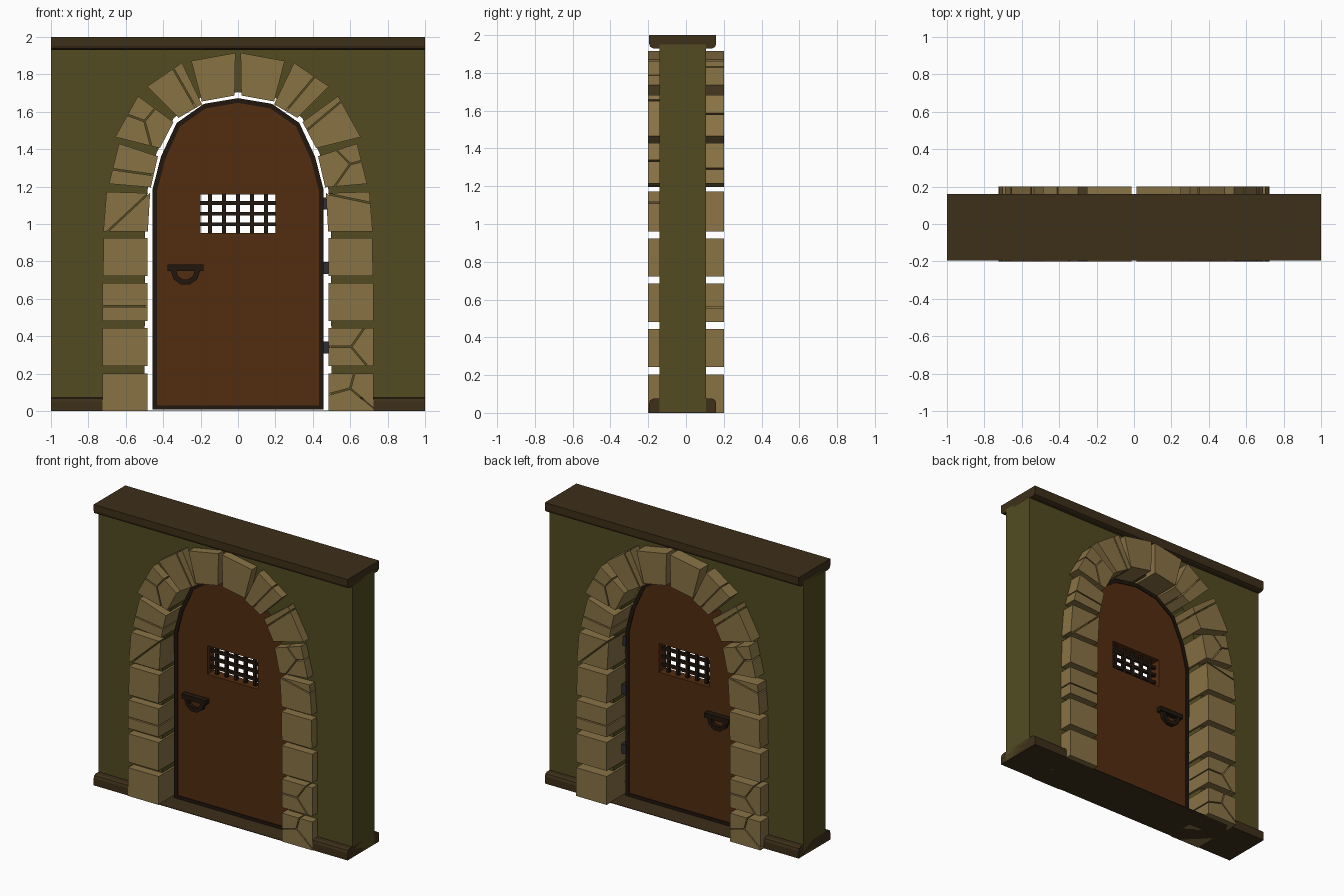
import bpy, bmesh, math
from mathutils import Vector, Matrix

if "Cube" in bpy.data.objects:
    bpy.data.objects.remove(bpy.data.objects["Cube"])


def material(name, rgb):
    m = bpy.data.materials.new(name)
    m.diffuse_color = (*rgb, 1)
    m.use_nodes = True
    m.node_tree.nodes["Principled BSDF"].inputs["Base Color"].default_value = m.diffuse_color
    return m


PLASTER = material("plaster", (0.085, 0.071, 0.015))
STONE = material("stone", (0.25, 0.17, 0.06))
WOOD = material("wood", (0.085, 0.025, 0.005))
TRIM = material("trim", (0.048, 0.029, 0.010))
IRON = material("iron", (0.015, 0.008, 0.004))
HINGE = material("hinge_metal", (0.026, 0.026, 0.034))


def prism(name, polys, a, b, mat, axis="y"):
    """Extrude flat polygons, (x,z) along y or (y,z) along x, from a to b."""
    bm = bmesh.new()
    for poly in polys:
        bm.faces.new([bm.verts.new((u, a, w) if axis == "y" else (a, u, w)) for u, w in poly])
    bmesh.ops.remove_doubles(bm, verts=bm.verts[:], dist=1e-4)
    ext = bmesh.ops.extrude_face_region(bm, geom=bm.faces[:])
    verts = [g for g in ext["geom"] if isinstance(g, bmesh.types.BMVert)]
    bmesh.ops.translate(bm, verts=verts, vec=(0, b - a, 0) if axis == "y" else (b - a, 0, 0))
    bmesh.ops.recalc_face_normals(bm, faces=bm.faces[:])
    me = bpy.data.meshes.new(name)
    bm.to_mesh(me)
    bm.free()
    me.materials.append(mat)
    ob = bpy.data.objects.new(name, me)
    bpy.context.collection.objects.link(ob)
    return ob


def rect(x0, x1, z0, z1):
    return [(x0, z0), (x1, z0), (x1, z1), (x0, z1)]


def arch(half):
    """Full outline from its right half, which ends at x = 0."""
    return half + [(-x, z) for x, z in reversed(half[:-1])]


def strip(outer, inner, closed):
    n = len(outer)
    return [[outer[i], outer[(i + 1) % n], inner[(i + 1) % n], inner[i]]
            for i in range(n if closed else n - 1)]


# Wall with arched opening
opening = arch([(0.5, 0), (0.497, 0.95), (0.484, 1.18), (0.436, 1.38),
                (0.345, 1.565), (0.2, 1.675), (0, 1.705)])
prism("wall", [[(1, 0.004), (1, 1.95), (-1, 1.95), (-1, 0.004)] + opening[::-1]],
      -0.14, 0.105, PLASTER)

# Top beam, skirting and threshold
beam = [(-0.195, 2), (-0.195, 1.953), (-0.189, 1.937), (-0.173, 1.93),
        (0.138, 1.93), (0.154, 1.937), (0.16, 1.953), (0.16, 2)]
prism("top_beam", [beam], -1, 1, TRIM, "x")
skirting = [(y, (2 - z) * 1.08) for y, z in beam]
for s in (-1, 1):
    prism("skirting", [skirting], s * 0.5, s, TRIM, "x")
prism("threshold", [rect(-0.5, 0.5, 0, 0.004)], -0.195, 0.16, TRIM)


# Stone surround: blocks split by radiating cracks
def clip(poly, p, n):
    out = []
    for i, b in enumerate(poly):
        a = poly[i - 1]
        da, db = (Vector(a) - p).dot(n), (Vector(b) - p).dot(n)
        if (da < 0) != (db < 0):
            out.append(tuple(Vector(a).lerp(Vector(b), da / (da - db))))
        if db >= 0:
            out.append(b)
    return out


def split(poly, crack, gap=0.004):
    if not crack:
        return [poly]
    c, angles, pieces = Vector(crack[0]), crack[1], []
    for i, a1 in enumerate(angles):
        a2, piece = angles[(i + 1) % len(angles)], poly
        for ang, s in ((a1, 1), (a2, -1)):
            t = math.radians(ang)
            n = s * Vector((-math.sin(t), math.cos(t)))
            piece = clip(piece, c + n * gap, n)
        if len(piece) > 2:
            pieces.append(piece)
    return pieces


blocks = [rect(0.485, 0.725, z, z + 0.202) for z in (0, 0.242, 0.482, 0.722)]
blocks[3] = [(0.485, 0.722), (0.722, 0.722), (0.718, 0.924), (0.483, 0.924)]
blocks += [
    [(0.482, 0.96), (0.72, 0.96), (0.703, 1.172), (0.47, 1.165)],
    [(0.466, 1.196), (0.69, 1.215), (0.636, 1.43), (0.428, 1.362)],
    [(0.418, 1.405), (0.656, 1.465), (0.535, 1.684), (0.345, 1.545)],
    [(0.318, 1.567), (0.486, 1.735), (0.3, 1.862), (0.193, 1.64)],
    [(0.193, 1.655), (0.25, 1.872), (0.014, 1.915), (0.018, 1.687)]]
cracks = {
    1: {0: ((0.6, 0.12), (75, 195, 320)), 1: ((0.605, 0.343), (55, 180, 310)),
        4: ((0.625, 1.13), (-12, 168)), 5: ((0.6, 1.32), (15, 135, 235)),
        6: ((0.45, 1.57), (40, 220)), 7: ((0.37, 1.74), (50, 230))},
    -1: {2: ((-0.6, 0.56), (0, 180)), 4: ((-0.59, 1.06), (43, 223)),
         5: ((-0.58, 1.28), (-8, 172)), 6: ((-0.5, 1.55), (50, 160, 285)),
         7: ((-0.3, 1.75), (-60, 120))}}
for s in (1, -1):
    for i, block in enumerate(blocks):
        poly = [(s * x, z) for x, z in block]
        front = prism("front_stone", split(poly, cracks[s].get(i)), -0.2, -0.001, STONE)
        # The rear surround is the front one turned half way round
        back = bpy.data.objects.new("rear_stone", front.data)
        back.matrix_world = Matrix.Rotation(math.pi, 4, "Z")
        bpy.context.collection.objects.link(back)

# Door panel with barred window
outer = arch([(0.457, 0.008), (0.457, 1.185), (0.412, 1.36), (0.328, 1.54), (0.183, 1.642), (0, 1.673)])
inner = arch([(0.432, 0.03), (0.432, 1.18), (0.389, 1.348), (0.31, 1.522), (0.173, 1.618), (0, 1.648)])
door = prism("door_panel", [inner], -0.06, 0.02, WOOD)
cutter = prism("window_cutter", [rect(-0.2, 0.2, 0.953, 1.157)], -0.3, 0.3, WOOD)
cutter.hide_render = True
cutter.hide_viewport = True
cutter.display_type = "WIRE"
hole = door.modifiers.new("window", "BOOLEAN")
hole.object = cutter
hole.operation = "DIFFERENCE"
hole.solver = "EXACT"
prism("door_rim", strip(outer, inner, True), -0.066, 0.026, IRON)
prism("window_bars_upright", [rect(x - 0.011, x + 0.011, 0.95, 1.16)
      for x in (-0.15, -0.075, 0, 0.075, 0.15)], -0.031, -0.009, IRON)
prism("window_bars_level", [rect(-0.202, 0.202, z - 0.01, z + 0.01)
      for z in (0.998, 1.055, 1.112)], -0.03, -0.01, IRON)


# Handles on both faces
def arc(r):
    return [(-0.281 + r * math.cos(math.pi * (1 + k / 5)),
             0.752 + r * math.sin(math.pi * (1 + k / 5))) for k in range(6)]


for name, face, d in (("front", -0.06, -1), ("rear", 0.02, 1)):
    prism(name + "_handle_plate", [rect(-0.377, -0.185, 0.75, 0.783)], face, face + d * 0.04, IRON)
    prism(name + "_handle_ring", strip(arc(0.079), arc(0.05), False),
          face + d * 0.008, face + d * 0.035, IRON)

# Hinges
for z in (0.34, 0.765, 1.11):
    prism("hinge", [rect(0.45, 0.492, z - 0.033, z + 0.033)], -0.005, 0.035, HINGE)
